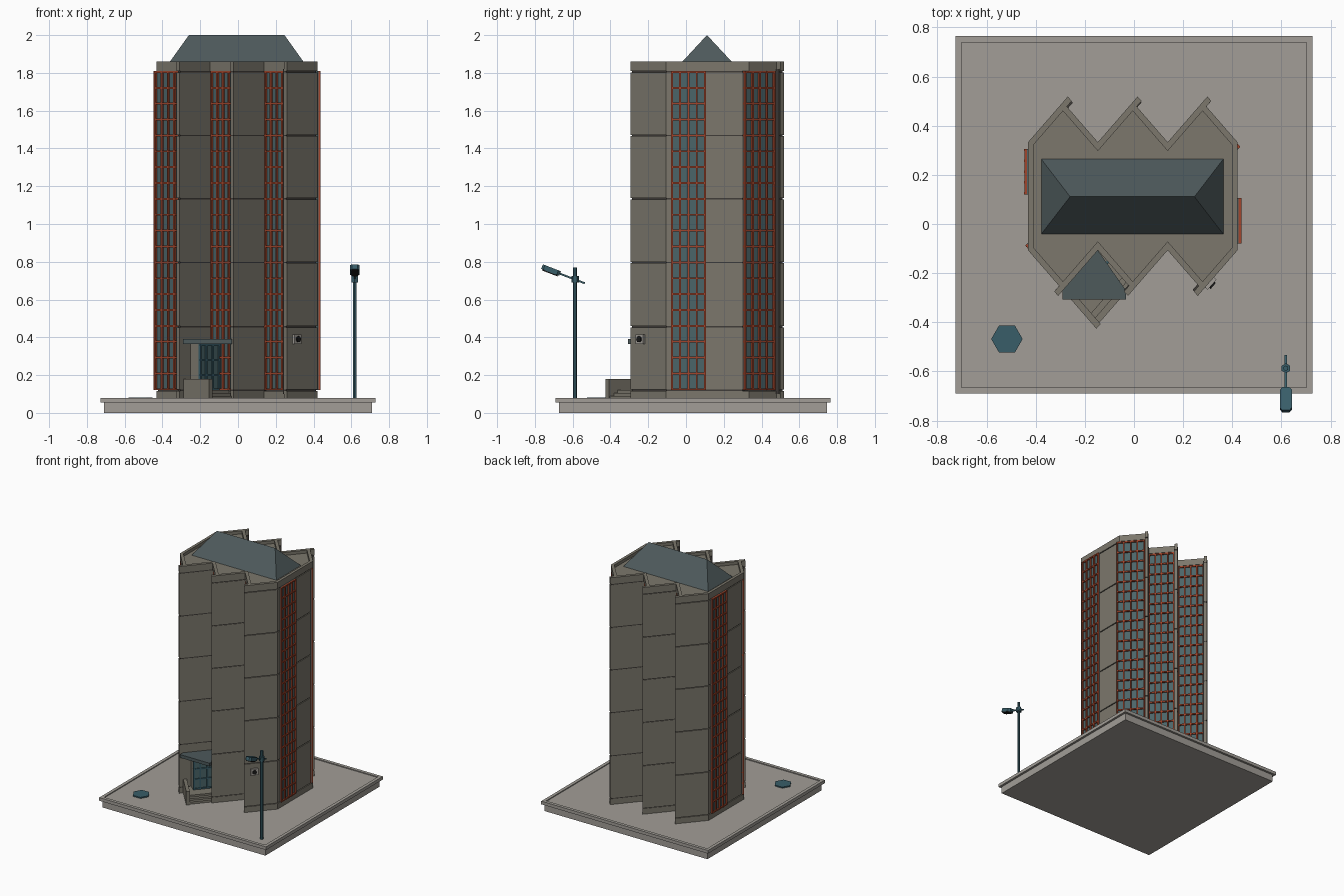
import bpy, bmesh, math
from mathutils import Vector, Matrix

if "Cube" in bpy.data.objects:
    bpy.data.objects.remove(bpy.data.objects["Cube"])


def material(name, *rgb):
    m = bpy.data.materials.new(name)
    m.diffuse_color = (*rgb, 1)
    m.use_nodes = True
    m.node_tree.nodes["Principled BSDF"].inputs["Base Color"].default_value = m.diffuse_color
    return m


CONCRETE = material("concrete", 0.20, 0.185, 0.15)
PAVING = material("paving", 0.36, 0.34, 0.31)
SEAM = material("seam", 0.05, 0.045, 0.04)
RED = material("red_frame", 0.36, 0.06, 0.025)
GLASS = material("glass", 0.07, 0.13, 0.14)
SLATE = material("slate", 0.075, 0.10, 0.105)
TEAL = material("teal_metal", 0.04, 0.11, 0.14)
BLACK = material("black", 0.01, 0.01, 0.01)


def add(name, mesh, mat):
    ob = bpy.data.objects.new(name, mesh)
    bpy.context.collection.objects.link(ob)
    mesh.materials.clear()
    mesh.materials.append(mat)
    return ob


def prism(name, loops, z0, z1, mat):
    """Extrude filled 2D loops (inner loops become holes) from z0 to z1."""
    cu = bpy.data.curves.new(name, 'CURVE')
    cu.dimensions, cu.fill_mode, cu.extrude = '2D', 'BOTH', (z1 - z0) / 2
    for loop in loops:
        sp = cu.splines.new('POLY')
        sp.points.add(len(loop) - 1)
        for p, q in zip(sp.points, loop):
            p.co = (q[0], q[1], 0, 1)
        sp.use_cyclic_u = True
    tmp = bpy.data.objects.new(name, cu)
    bpy.context.collection.objects.link(tmp)
    dg = bpy.context.evaluated_depsgraph_get()
    me = bpy.data.meshes.new_from_object(tmp.evaluated_get(dg))
    bpy.data.objects.remove(tmp)
    me.transform(Matrix.Translation((0, 0, (z0 + z1) / 2)))
    for f in me.polygons:
        f.use_smooth = False
    return add(name, me, mat)


def boxes(name, mat, spans, matrix=Matrix()):
    """One mesh of boxes, each given as (x0, x1, y0, y1, z0, z1)."""
    bm = bmesh.new()
    for x0, x1, y0, y1, z0, z1 in spans:
        m = Matrix.Translation(((x0 + x1) / 2, (y0 + y1) / 2, (z0 + z1) / 2))
        bmesh.ops.create_cube(bm, size=1, matrix=matrix @ m @ Matrix.Diagonal((x1 - x0, y1 - y0, z1 - z0, 1)))
    me = bpy.data.meshes.new(name)
    bm.to_mesh(me)
    bm.free()
    return add(name, me, mat)


def wall_frame(a, b):
    """Local axes of a wall: x runs a to b, -y points outward."""
    d = b - a
    return Matrix.Translation((a.x, a.y, 0)) @ Matrix.Rotation(math.atan2(d.y, d.x), 4, 'Z')


def ngon(x, y, r, n=6, a0=0.0):
    return [(x + r * math.cos(a0 + math.tau * i / n), y + r * math.sin(a0 + math.tau * i / n)) for i in range(n)]


def rect(x, y, h):
    return [(x - h, y - h), (x + h, y - h), (x + h, y + h), (x - h, y + h)]


# Plinth with kerb
YC = 0.037
prism("plinth", [rect(0, YC, 0.71)], 0, 0.055, PAVING)
prism("kerb", [rect(0, YC, 0.727), rect(0, YC, 0.702)], 0.055, 0.08, PAVING)
prism("pavement", [rect(0, YC, 0.702)], 0.055, 0.073, PAVING)

# Zigzag plan: three bays in front, turned half round for the back
C = Vector((-0.005, 0.113))
X0, PITCH, YV, YP = -0.431, 0.284, -0.107, -0.27
S = [Vector((X0 + PITCH * i, YV)) for i in range(4)]
P = [Vector((X0 + PITCH * (i + 0.5), YP)) for i in range(3)]
W = (P[0] - S[0]).normalized()
U = (S[1] - P[0]).normalized()
rot = lambda p: 2 * C - p


def plan(inset):
    """Half outline with fins; window faces pushed in by inset."""
    pts = []
    for i in range(3):
        s = S[i] + U * inset if i else S[0] + Vector((0, 1.516 * inset))
        q = P[i] - W * 0.024
        pts += [s, q + U * inset, q - U * 0.03, P[i] - U * 0.03]
    pts.append(S[3])
    return pts


def both(half):
    return half + [rot(p) for p in half]


outer, body = both(plan(0)), both(plan(0.02))
core = [C + (p - C) * 0.982 for p in body]

# Tower: base band, stacked wall panels, dark seams between them
prism("base_band", [outer], 0.07, 0.117, CONCRETE)
levels = [0.123, 0.46, 0.80, 1.137, 1.472, 1.81]
for i, (a, b) in enumerate(zip(levels, levels[1:])):
    prism(f"wall_panels_{i}", [body], a, b - 0.007, CONCRETE)
prism("seam_core", [core], 0.1, 1.82, SEAM)

# Parapet and flat roof
prism_in = [Vector((X0 + 0.022, YV + 0.011))]
for i in range(3):
    prism_in.append(P[i] + Vector((0, 0.036)))
    prism_in.append(S[i + 1] + (Vector((0, 0.036)) if i < 2 else Vector((-0.022, 0.011))))
inner = both(prism_in)
prism("parapet", [outer, inner], 1.81, 1.86, CONCRETE)
prism("flat_roof", [inner], 1.81, 1.836, CONCRETE)

# Hipped roof
me = bpy.data.meshes.new("hip_roof")
x0, x1, y0, y1, z = -0.378, 0.364, -0.042, 0.265, 1.835
me.from_pydata([(x0, y0, z), (x1, y0, z), (x1, y1, z), (x0, y1, z), (-0.26, 0.111, 2), (0.246, 0.111, 2)], [],
               [(3, 2, 1, 0), (0, 1, 5, 4), (2, 3, 4, 5), (1, 2, 5), (3, 0, 4)])
add("hip_roof", me, SLATE)


# Tall window strips with red grids
def window(name, a, b, cols=4, rows=20, z0=0.12, z1=1.81, t=0.005):
    m, w = wall_frame(a, b), (b - a).length
    boxes(name + "_glass", GLASS, [(0, w, -0.005, 0.002, z0, z1)], m)
    xs = [t + (w - 2 * t) * i / cols for i in range(cols + 1)]
    zs = [z0 + t + (z1 - z0 - 2 * t) * j / rows for j in range(rows + 1)]
    boxes(name + "_frame", RED, [(x - t, x + t, -0.016, 0, z0, z1) for x in xs]
          + [(0, w, -0.0155, 0, z - t, z + t) for z in zs], m)


half = plan(0.02)
strips = [(half[4 * i], half[4 * i + 1]) for i in range(3)] + [(Vector((X0, 0.306)), Vector((X0, 0.12)))]
for i, (a, b) in enumerate(strips):
    window(f"window_{i}", a, b)
    window(f"window_{i}_opposite", rot(a), rot(b))

# Entrance: canopy, glazed porch, steps, side wall
prism("canopy", [[S[1], (-0.29, -0.27), (-0.29, -0.308), (-0.033, -0.308), (-0.033, -0.27)]], 0.365, 0.39, SLATE)
m = wall_frame(P[0], S[1])
xa, xb, d = 0.058, 0.215, -0.06
boxes("porch_body", CONCRETE, [(xa, xb, d + 0.006, 0, 0.1, 0.367)], m)
boxes("porch_glass", GLASS, [(xa + 0.004, xb, d, d + 0.01, 0.12, 0.365)], m)
boxes("porch_frame", TEAL, [(x - 0.005, x + 0.005, d - 0.008, d + 0.005, 0.12, 0.365) for x in (xa + 0.006, 0.11, 0.163, xb)]
      + [(xa, xb, d - 0.007, d + 0.005, z - 0.005, z + 0.005) for z in (0.125, 0.2, 0.28, 0.36)], m)
for i, (depth, top) in enumerate([(0.15, 0.12), (0.175, 0.105), (0.2, 0.09)]):
    prism(f"step_{i}", [[P[0], P[0] + W * depth, S[1] + W * depth, S[1]]], 0.065, top, CONCRETE)
prism("step_wall", [[P[0], P[0] + W * 0.207, P[0] + W * 0.207 + U * 0.026, P[0] + U * 0.026]], 0.065, 0.18, CONCRETE)

# Wall lamp on the right bay
m = wall_frame(P[2], S[3])
boxes("wall_lamp_plate", PAVING, [(0.015, 0.07, -0.014, 0, 0.365, 0.415)], m)
lens = prism("wall_lamp_lens", [ngon(0, 0, 0.016, 12)], 0, 0.008, BLACK)
lens.matrix_world = m @ Matrix.Translation((0.0425, -0.013, 0.39)) @ Matrix.Rotation(math.pi / 2, 4, 'X')

# Hexagonal ground cover
prism("ground_cover", [ngon(-0.517, -0.468, 0.064)], 0.06, 0.082, TEAL)

# Street lamp: post, collar, tilted arm and head
LX, LY = 0.618, -0.587
prism("lamp_post", [ngon(LX, LY, 0.011, 6, math.pi / 6)], 0.065, 0.77, TEAL)
prism("lamp_collar", [ngon(LX, LY, 0.02, 6, math.pi / 6)], 0.69, 0.725, TEAL)
tilt = Matrix.Translation((LX, LY, 0.706)) @ Matrix.Rotation(math.radians(-21), 4, 'X')
boxes("lamp_arm", TEAL, [(-0.005, 0.005, -0.1, 0.055, -0.005, 0.005)], tilt)
head = [(-0.014, -0.188), (0.014, -0.188), (0.025, -0.176), (0.025, -0.1), (0.014, -0.086),
        (-0.014, -0.086), (-0.025, -0.1), (-0.025, -0.176)]
prism("lamp_head", [head], -0.012, 0.014, TEAL).matrix_world = tilt
prism("lamp_lens", [[(x * 0.8, -0.137 + (y + 0.137) * 0.85) for x, y in head]], -0.018, -0.01, BLACK).matrix_world = tilt
